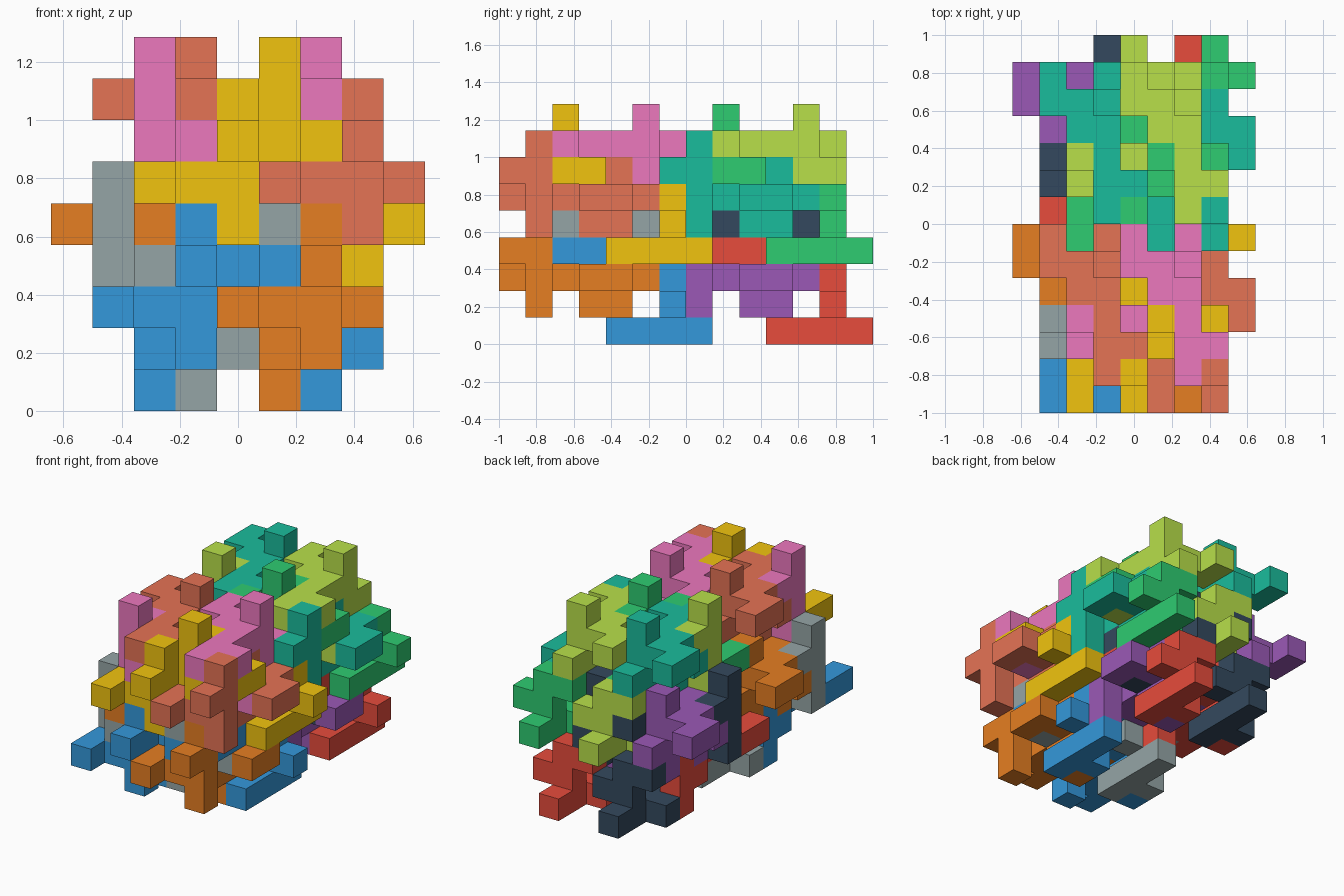
import bpy
import bmesh
from mathutils import Vector

if "Cube" in bpy.data.objects:
    bpy.data.objects.remove(bpy.data.objects["Cube"], do_unlink=True)

CELL = 1 / 7
ORIGIN = Vector((-4.5, -7, 0))
X, Y, Z = Vector((1, 0, 0)), Vector((0, 1, 0)), Vector((0, 0, 1))

# Four colours of each family, one for every block: (back, top) -> colour
FAMILIES = {
    "a": {(0, 0): ("orange", "E67E22"), (0, 1): ("coral", "E57355"),
          (1, 0): ("purple", "9B59B6"), (1, 1): ("teal", "1ABC9C")},
    "b": {(0, 0): ("blue", "3498DB"), (0, 1): ("gold", "F1C40F"),
          (1, 0): ("red", "E74C3C"), (1, 1): ("green", "2ECC71")},
    "c": {(0, 0): ("grey", "95A5A6"), (0, 1): ("pink", "EC78BE"),
          (1, 0): ("navy", "34495E"), (1, 1): ("lime", "B8E04A")},
}

# Six placements of the same nine-cell piece:
# name, joint cell, branch direction, hook direction, family of left and right copy
PLACEMENTS = [
    ("front_post", (3, 1, 2), -X, -Y, "ba"),
    ("inner_post", (2, 4, 2), X, -Y, "ba"),
    ("top_post", (2, 5, 4), -X, Y, "ac"),
    ("top_beam", (2, 3, 4), -Z, X, "ac"),
    ("bottom_beam", (3, 6, 0), Z, -X, "cb"),
    ("side_post", (1, 2, 3), X, Y, "cb"),
]


def linear(channel):
    return channel / 12.92 if channel <= 0.04045 else ((channel + 0.055) / 1.055) ** 2.4


def make_material(name, code):
    rgb = [linear(int(code[i:i + 2], 16) / 255) for i in (0, 2, 4)]
    mat = bpy.data.materials.new(name)
    mat.use_nodes = True
    mat.diffuse_color = (*rgb, 1)
    shader = mat.node_tree.nodes["Principled BSDF"]
    shader.inputs["Base Color"].default_value = (*rgb, 1)
    shader.inputs["Roughness"].default_value = 0.6
    return mat


def piece_cells(joint, branch, hook):
    """Bar of four, a two-cell branch with a hooked end, and two side studs."""
    bar = branch.cross(hook)
    cells = [joint + bar * n for n in (-1, 0, 1, 2)]
    cells += [joint + bar + hook]
    cells += [joint + branch, joint + branch - hook]
    cells += [joint + branch * 2, joint + branch * 2 + hook]
    return cells


def build_piece(name, cells, mat):
    """Skin the cells with faces only where no neighbour touches."""
    filled = {tuple(round(v) for v in c) for c in cells}
    bm = bmesh.new()
    for cell in filled:
        middle = Vector(cell) + (X + Y + Z) / 2
        for a, b, n in ((X, Y, Z), (Y, Z, X), (Z, X, Y)):
            for sign in (1, -1):
                beside = tuple(round(v) for v in Vector(cell) + n * sign)
                if beside in filled:
                    continue
                corners = [(-a - b), (a - b), (a + b), (b - a)][::sign]
                bm.faces.new([bm.verts.new((middle + (n * sign + c) / 2 + ORIGIN) * CELL)
                              for c in corners])
    bmesh.ops.remove_doubles(bm, verts=bm.verts, dist=CELL / 100)
    bmesh.ops.dissolve_limit(bm, angle_limit=0.01, verts=bm.verts, edges=bm.edges)
    mesh = bpy.data.meshes.new(name)
    bm.to_mesh(mesh)
    bm.free()
    mesh.materials.append(mat)
    obj = bpy.data.objects.new(name, mesh)
    bpy.context.collection.objects.link(obj)


materials = {block: {key: make_material(*colour) for key, colour in family.items()}
             for block, family in FAMILIES.items()}

# Stack the group two wide, two deep and two high
for back in (0, 1):
    for top in (0, 1):
        block_shift = Y * 6 * back + (X + Z * 3) * top
        for part, joint, branch, hook, families in PLACEMENTS:
            for side, family in enumerate(families):
                start = Vector(joint) + block_shift + X * 3 * side
                mat = materials[family][(back, top)]
                build_piece(f"{mat.name}_{part}", piece_cells(start, branch, hook), mat)
